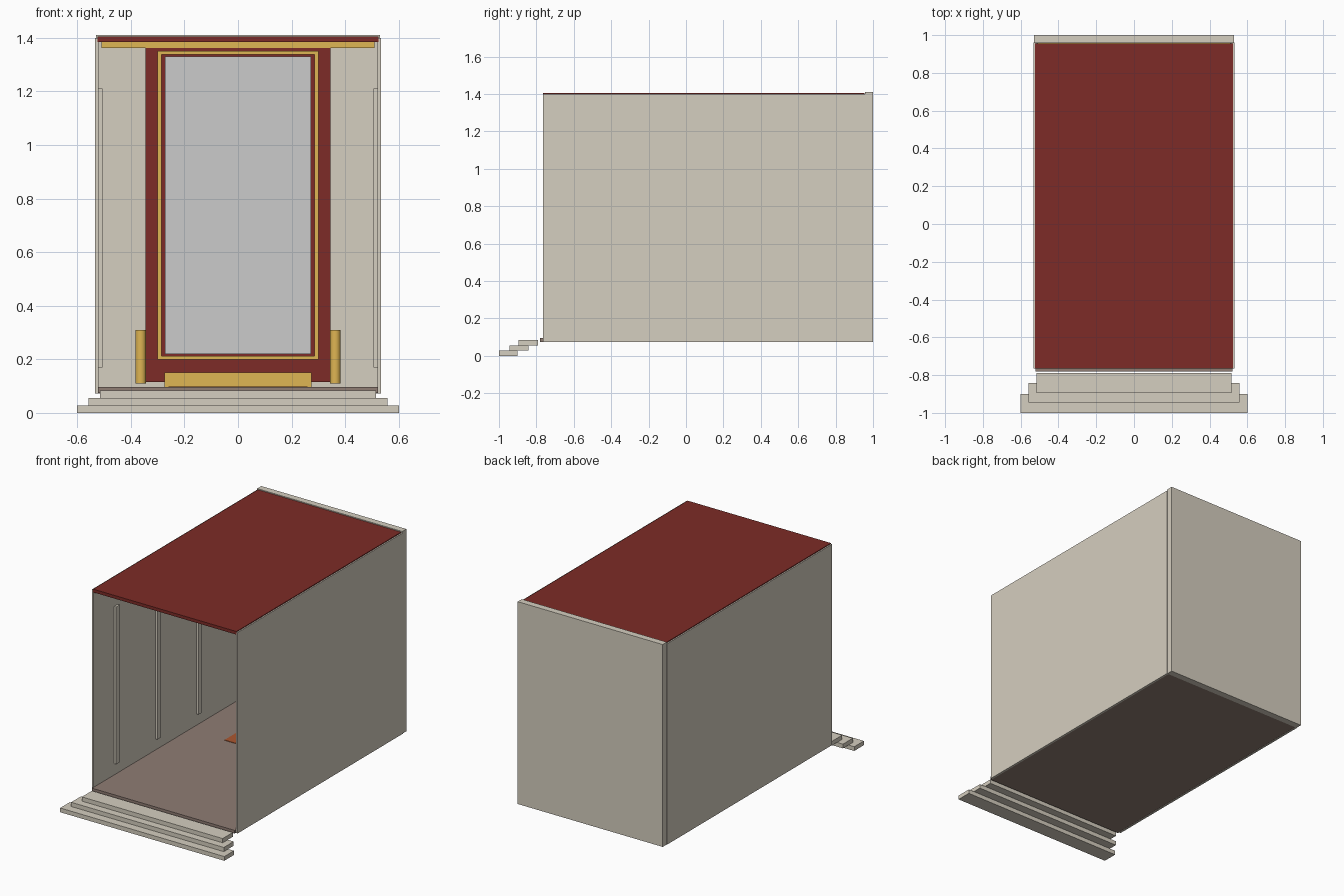
import bpy
import math

if "Cube" in bpy.data.objects:
    bpy.data.objects.remove(bpy.data.objects["Cube"])


def material(name, r, g, b):
    m = bpy.data.materials.new(name)
    m.diffuse_color = [(c / 255) ** 2.2 for c in (r, g, b)] + [1]
    m.use_nodes = True
    m.node_tree.nodes["Principled BSDF"].inputs["Base Color"].default_value = m.diffuse_color
    return m


STONE = material("stone", 212, 205, 190)
RED = material("dark_red", 124, 47, 43)
GOLD = material("gold", 222, 180, 84)
FLOOR = material("floor_brown", 142, 124, 115)
RUG = material("rug_orange", 170, 88, 52)


def box(name, x, y, z, mat=None):
    """Box from (min, max) ranges on each axis."""
    bpy.ops.mesh.primitive_cube_add(size=1, location=[(a + b) / 2 for a, b in (x, y, z)])
    o = bpy.context.object
    o.name = name
    o.scale = [b - a for a, b in (x, y, z)]
    bpy.ops.object.transform_apply(location=False, rotation=False, scale=True)
    if mat:
        o.data.materials.append(mat)
    return o


def frame(name, outer, inner, y, mat):
    """Rectangular frame; outer and inner are (half width, bottom, top)."""
    (ow, ob, ot), (iw, ib, it) = outer, inner
    ring = [(-ow, ob), (ow, ob), (ow, ot), (-ow, ot), (-iw, ib), (iw, ib), (iw, it), (-iw, it)]
    verts = [(x, yy, z) for yy in y for x, z in ring]
    faces = []
    for i in range(4):
        j = (i + 1) % 4
        faces += [(i, j, j + 4, i + 4), (i + 8, i + 12, j + 12, j + 8),
                  (i, i + 8, j + 8, j), (i + 4, j + 4, j + 12, i + 12)]
    me = bpy.data.meshes.new(name)
    me.from_pydata(verts, [], faces)
    me.materials.append(mat)
    o = bpy.data.objects.new(name, me)
    bpy.context.collection.objects.link(o)


# entrance steps
for i, (w, y0, y1) in enumerate([(0.60, -1.0, -0.90), (0.558, -0.945, -0.842), (0.515, -0.895, -0.79)]):
    box(f"step_{i + 1}", (-w, w), (y0, y1), (i * 0.028, (i + 1) * 0.028), STONE)

# room shell
box("floor", (-0.522, 0.522), (-0.78, 0.957), (0.075, 0.096), FLOOR)
box("back_wall", (-0.53, 0.53), (0.957, 1.0), (0.073, 1.41), STONE)
box("roof", (-0.524, 0.524), (-0.765, 0.955), (1.384, 1.405), RED)

# side walls with pilasters
for s, side in ((-1, "left"), (1, "right")):
    box(f"{side}_wall", sorted((s * 0.52, s * 0.533)), (-0.765, 0.96), (0.073, 1.4), STONE)
    for i in range(4):
        y = -0.532 + i * 0.43
        box(f"{side}_pilaster_{i + 1}", sorted((s * 0.505, s * 0.521)),
            (y - 0.018, y + 0.018), (0.17, 1.21), STONE)

# rug on the floor
box("rug", (-0.26, 0.26), (0.23, 0.80), (0.095, 0.099), RUG)

# large framed panel on the back wall
box("cornice", (-0.51, 0.51), (0.93, 0.958), (1.362, 1.384), GOLD)
box("red_backing", (-0.345, 0.345), (0.935, 0.958), (0.115, 1.365), RED)
frame("gold_frame", (0.30, 0.20, 1.35), (0.285, 0.213, 1.337), (0.922, 0.937), GOLD)
box("grey_panel", (-0.273, 0.273), (0.925, 0.937), (0.22, 1.33))

# gold sill and posts in front of the panel
box("gold_sill", (-0.275, 0.275), (0.87, 0.92), (0.096, 0.15), GOLD)
for s, side in ((-1, "left"), (1, "right")):
    bpy.ops.mesh.primitive_cylinder_add(vertices=24, radius=0.02, depth=0.2,
                                        location=(s * 0.363, 0.90, 0.21))
    post = bpy.context.object
    post.name = f"{side}_gold_post"
    post.data.materials.append(GOLD)
    bpy.ops.object.shade_smooth_by_angle(angle=math.radians(35))
